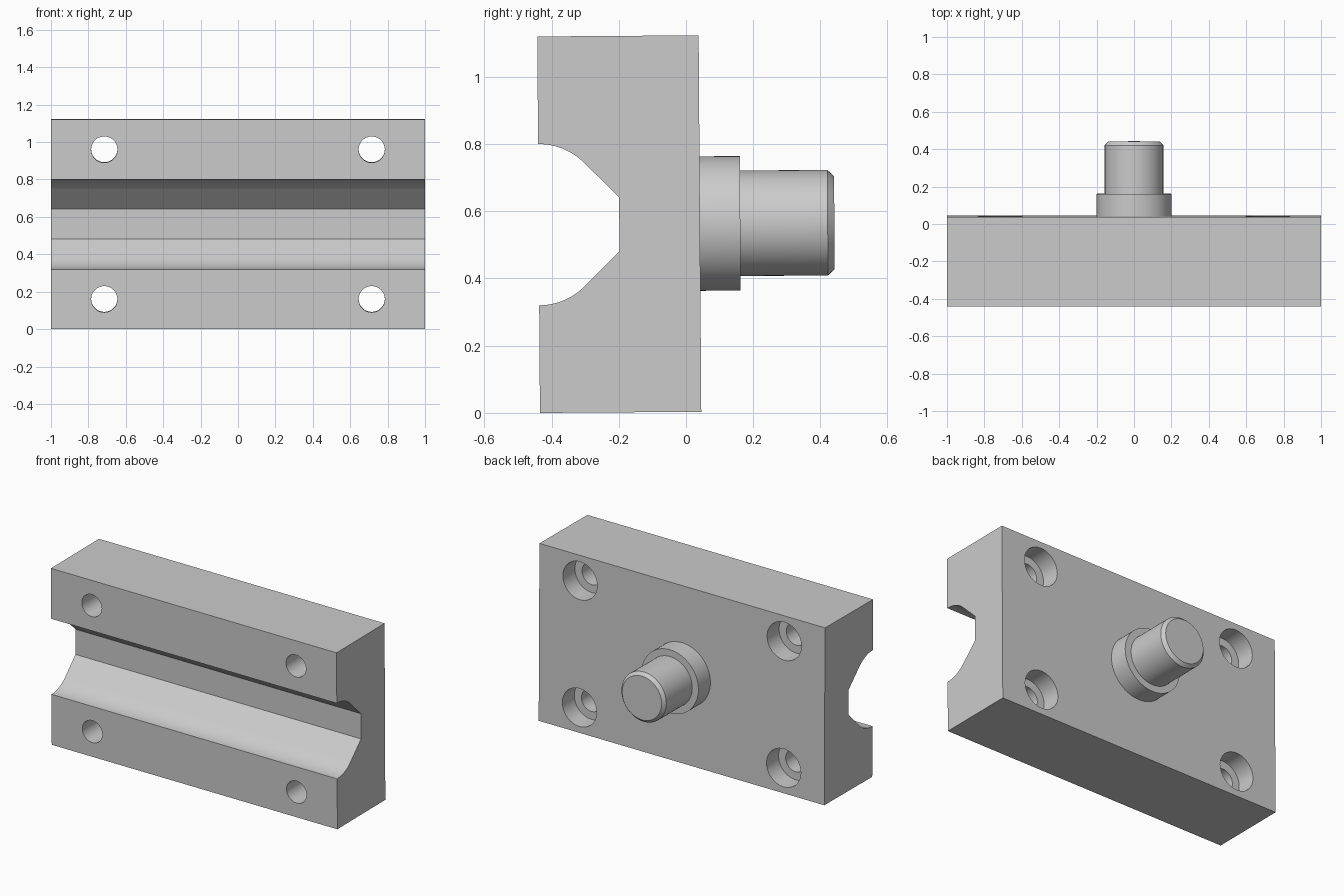
import bpy, bmesh
from math import sin, cos, pi, radians
from mathutils import Matrix

if "Cube" in bpy.data.objects:
    bpy.data.objects.remove(bpy.data.objects["Cube"], do_unlink=True)

steel = bpy.data.materials.new("grey_steel")
steel.use_nodes = True
colour = (0.6, 0.6, 0.6, 1)
steel.diffuse_color = colour
steel.node_tree.nodes["Principled BSDF"].inputs["Base Color"].default_value = colour

MID = 0.56      # half of the block height; all parts are built around this centre
FRONT, BACK = -0.44, 0.04


def finish(bm, name):
    bmesh.ops.recalc_face_normals(bm, faces=bm.faces)
    mesh = bpy.data.meshes.new(name)
    bm.to_mesh(mesh)
    bm.free()
    mesh.materials.append(steel)
    ob = bpy.data.objects.new(name, mesh)
    bpy.context.collection.objects.link(ob)
    return ob


def lathe(name, profile, x=0, z=0, sides=64):
    """Turn (radius, y) points around an axis parallel to y."""
    bm = bmesh.new()
    rings = []
    for r, y in profile:
        rings.append([bm.verts.new((x + r * cos(2 * pi * i / sides), y,
                                    z + r * sin(2 * pi * i / sides)))
                      for i in range(sides)])
    for a, b in zip(rings, rings[1:]):
        for i in range(sides):
            j = (i + 1) % sides
            bm.faces.new((a[i], a[j], b[j], b[i]))
    bm.faces.new(rings[0])
    bm.faces.new(rings[-1])
    return finish(bm, name)


# Block section: upper half of the groove is an arc running into a 45 degree flank
R = 0.193
upper = [(FRONT, MID)]
for i in range(13):
    a = radians(45 * i / 12)
    upper.append((FRONT + R * sin(a), 0.24 - R + R * cos(a)))
upper.append((-0.20, 0.08))
lower = [(y, -z) for y, z in reversed(upper)]
section = [(BACK, MID)] + upper + lower + [(BACK, -MID)]

bm = bmesh.new()
end = bm.faces.new([bm.verts.new((-1, y, z)) for y, z in section])
ext = bmesh.ops.extrude_face_region(bm, geom=[end])
bmesh.ops.translate(bm, vec=(2, 0, 0),
                    verts=[v for v in ext["geom"] if isinstance(v, bmesh.types.BMVert)])
block = finish(bm, "grooved_block")

# Four counterbored bolt holes
bpy.context.view_layer.objects.active = block
for x in (-0.715, 0.715):
    for z in (-0.4, 0.4):
        cutter = lathe("bolt_hole_cutter",
                       [(0.07, -0.6), (0.07, -0.08), (0.12, -0.08), (0.12, 0.2)], x, z, 48)
        cutter.hide_render = True
        mod = block.modifiers.new("bolt_hole", 'BOOLEAN')
        mod.operation = 'DIFFERENCE'
        mod.solver = 'EXACT'
        mod.object = cutter
        bpy.ops.object.modifier_apply(modifier=mod.name)
        bpy.data.objects.remove(cutter, do_unlink=True)

# Collar and chamfered pin on the back
pin = lathe("collared_pin", [(0.2, BACK), (0.2, 0.16), (0.157, 0.16),
                             (0.157, 0.42), (0.138, 0.44)])

# Slight lean of the whole piece, then shading
place = Matrix.Translation((0, 0.0015, MID + 0.003)) @ Matrix.Rotation(0.007, 4, 'X')
bpy.ops.object.select_all(action='DESELECT')
for ob in (block, pin):
    ob.data.transform(place)
    ob.select_set(True)
bpy.ops.object.shade_smooth_by_angle(angle=radians(25))
